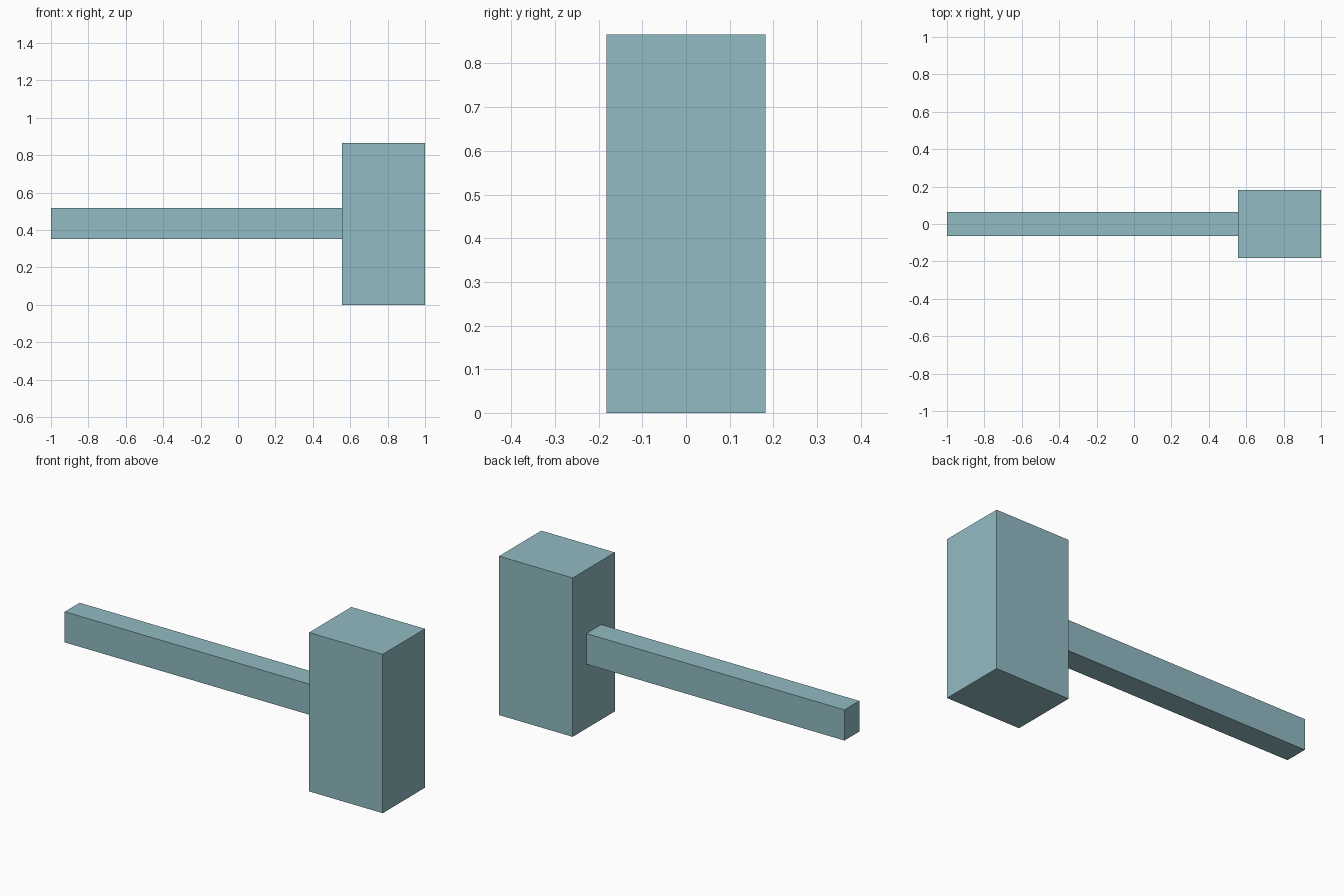
import bpy

if "Cube" in bpy.data.objects:
    bpy.data.objects.remove(bpy.data.objects["Cube"])

# One flat colour for the whole mallet
mat = bpy.data.materials.new("pale_teal")
mat.diffuse_color = (0.283, 0.497, 0.546, 1.0)
mat.use_nodes = True
mat.node_tree.nodes["Principled BSDF"].inputs["Base Color"].default_value = mat.diffuse_color


def box(name, x, y, z):
    """Box spanning the given (min, max) ranges."""
    spans = (x, y, z)
    bpy.ops.mesh.primitive_cube_add(size=1, location=[(a + b) / 2 for a, b in spans])
    ob = bpy.context.object
    ob.name = name
    ob.scale = [b - a for a, b in spans]
    bpy.ops.object.transform_apply(location=False, rotation=False, scale=True)
    ob.data.materials.append(mat)
    return ob


# Upright block head
box("mallet_head", (0.556, 1.0), (-0.182, 0.182), (0.0, 0.866))

# Long square handle meeting the head's inner face
box("handle", (-1.0, 0.556), (-0.064, 0.064), (0.351, 0.518))
